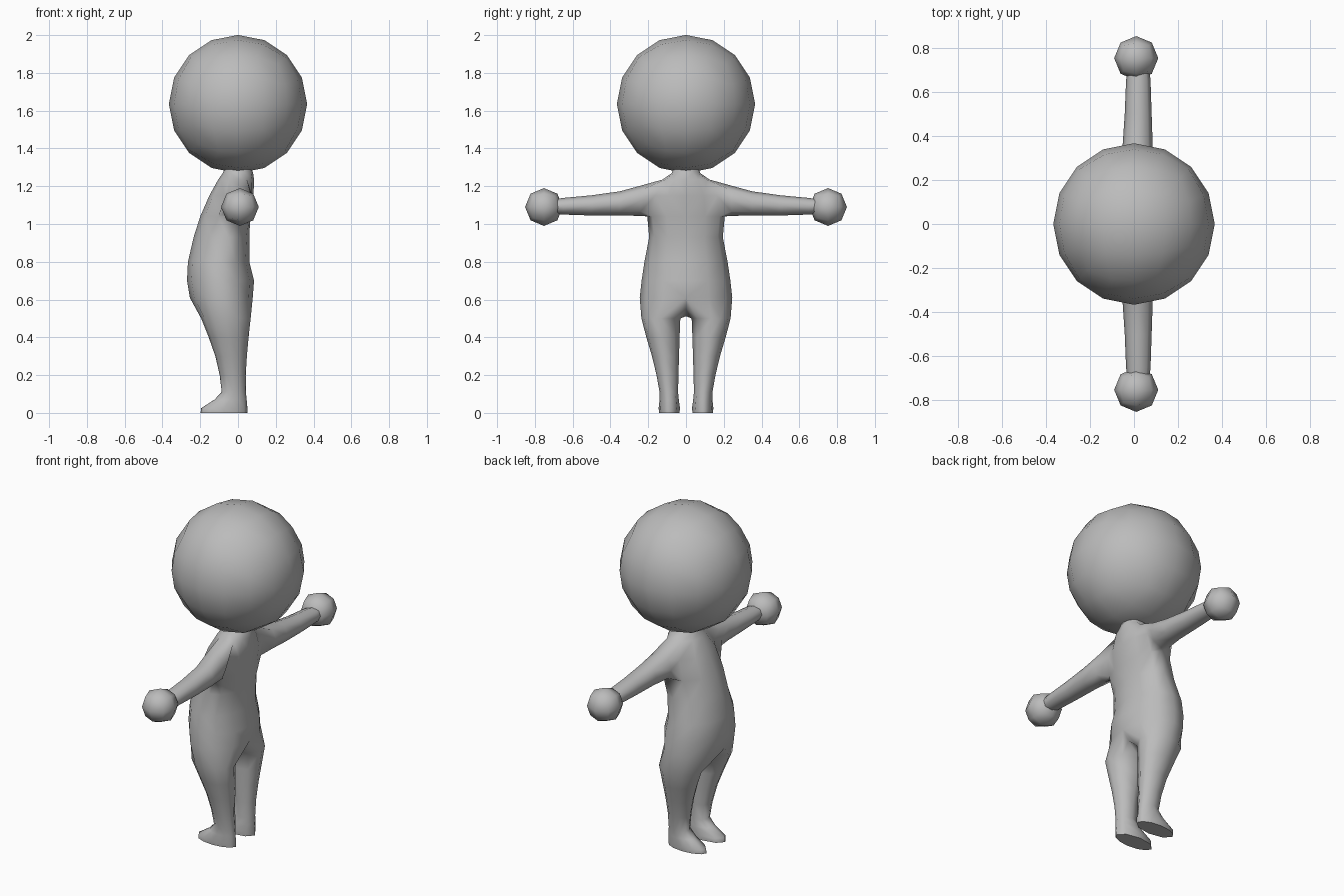
import bpy, bmesh, math
from mathutils import Vector

if "Cube" in bpy.data.objects:
    bpy.data.objects.remove(bpy.data.objects["Cube"])

grey = bpy.data.materials.new("plain_grey")
grey.diffuse_color = (0.5, 0.5, 0.5, 1)
grey.use_nodes = True
grey.node_tree.nodes["Principled BSDF"].inputs["Base Color"].default_value = grey.diffuse_color


def finish(bm, name, angle, mirror=False):
    bmesh.ops.recalc_face_normals(bm, faces=bm.faces[:])
    me = bpy.data.meshes.new(name)
    bm.to_mesh(me)
    bm.free()
    me.materials.append(grey)
    ob = bpy.data.objects.new(name, me)
    bpy.context.collection.objects.link(ob)
    bpy.ops.object.select_all(action='DESELECT')
    bpy.context.view_layer.objects.active = ob
    ob.select_set(True)
    if mirror:
        mod = ob.modifiers.new("mirror", 'MIRROR')
        mod.use_axis = (False, True, False)
        mod.use_clip = True
        mod.merge_threshold = 0.0005
        bpy.ops.object.modifier_apply(modifier="mirror")
    bpy.ops.object.shade_smooth_by_angle(angle=math.radians(angle))
    return ob


def ball(name, centre, radius, cuts):
    """Rounded cube with evenly spaced quads."""
    bm = bmesh.new()
    bmesh.ops.create_cube(bm, size=2)
    bmesh.ops.subdivide_edges(bm, edges=bm.edges[:], cuts=cuts, use_grid_fill=True)
    for v in bm.verts:
        d = Vector([math.tan(c * math.pi / 4) for c in v.co]).normalized()
        v.co = Vector(centre) + d * radius
    return finish(bm, name, 80)


def bridge(bm, a, b, closed=True):
    n = len(a)
    for i in range(n if closed else n - 1):
        j = (i + 1) % n
        bm.faces.new((a[i], a[j], b[j], b[i]))


# Head and hands
ball("head", (0, 0, 1.635), 0.366, 3)
for side, label in ((1, "left"), (-1, "right")):
    ball(label + "_hand", (0.01, side * 0.752, 1.09), 0.1, 1)

# Body half: torso rings from neck to hip (z, front x, back x, half width, side x)
bm = bmesh.new()
torso = [(1.32, -.06, .06, .06, 0), (1.27, -.08, .08, .075, 0),
         (1.235, -.105, .085, .125, .01), (1.15, -.152, .082, .19, .01),
         (1.04, -.2, .065, .205, -.01), (.93, -.235, .06, .195, -.05),
         (.8, -.265, .06, .22, -.09), (.7, -.27, .085, .235, -.09),
         (.61, -.255, .078, .245, -.08)]
rings = []
for z, x0, x1, w, sx in torso:
    ring = []
    for k in range(7):
        t = math.radians(30 * k)
        c = math.cos(t)
        x = sx + (x0 - sx) * c if c > 0 else sx - (x1 - sx) * c
        y = 0 if k in (0, 6) else w * math.sin(t)
        ring.append(bm.verts.new((x, y, z)))
    rings.append(ring)
for r in range(len(rings) - 1):
    for k in range(6):
        if r in (2, 3) and k in (2, 3):
            continue  # opening for the arm
        a, b = rings[r], rings[r + 1]
        bm.faces.new((a[k], a[k + 1], b[k + 1], b[k]))

# Arm: lofted out of the shoulder opening (y, x range, z range)
A, C, B = rings[2:5]
prev = [A[2], A[3], A[4], C[4], B[4], B[3], B[2], C[2]]
for y, x0, x1, z0, z1 in [(.24, -.072, .085, 1.043, 1.203), (.35, -.052, .085, 1.045, 1.173),
                          (.5, -.042, .08, 1.045, 1.152), (.65, -.036, .075, 1.05, 1.138),
                          (.7, -.03, .07, 1.055, 1.13)]:
    ring = []
    for i in range(8):
        t = math.radians(135 - 45 * i)
        ring.append(bm.verts.new(((x0 + x1) / 2 + (x1 - x0) / 2 * math.cos(t), y,
                                  (z0 + z1) / 2 + (z1 - z0) / 2 * math.sin(t))))
    bridge(bm, prev, ring)
    prev = ring
bm.faces.new(prev)

# Leg and foot: hip half ring closed by a crotch curve, then lofted down
crotch = [bm.verts.new(p) for p in ((.04, 0, .555), (-.06, 0, .512), (-.175, 0, .55))]
prev = rings[-1] + crotch
angles = [0, 30, 60, 90, 120, 150, 180, 225, 270, 315]
for z, x0, x1, y0, y1 in [(.5, -.195, .067, .03, .236), (.4, -.155, .056, .034, .21),
                          (.3, -.12, .047, .037, .18), (.2, -.097, .041, .04, .156),
                          (.11, -.086, .042, .042, .14), (.07, -.125, .046, .038, .14),
                          (.025, -.195, .05, .032, .145), (0, -.198, .05, .034, .142)]:
    ring = []
    for d in angles:
        t = math.radians(d)
        ring.append(bm.verts.new(((x0 + x1) / 2 - (x1 - x0) / 2 * math.cos(t),
                                  (y0 + y1) / 2 + (y1 - y0) / 2 * math.sin(t), z)))
    bridge(bm, prev, ring)
    prev = ring
bm.faces.new(prev)
finish(bm, "body", 75, mirror=True)
